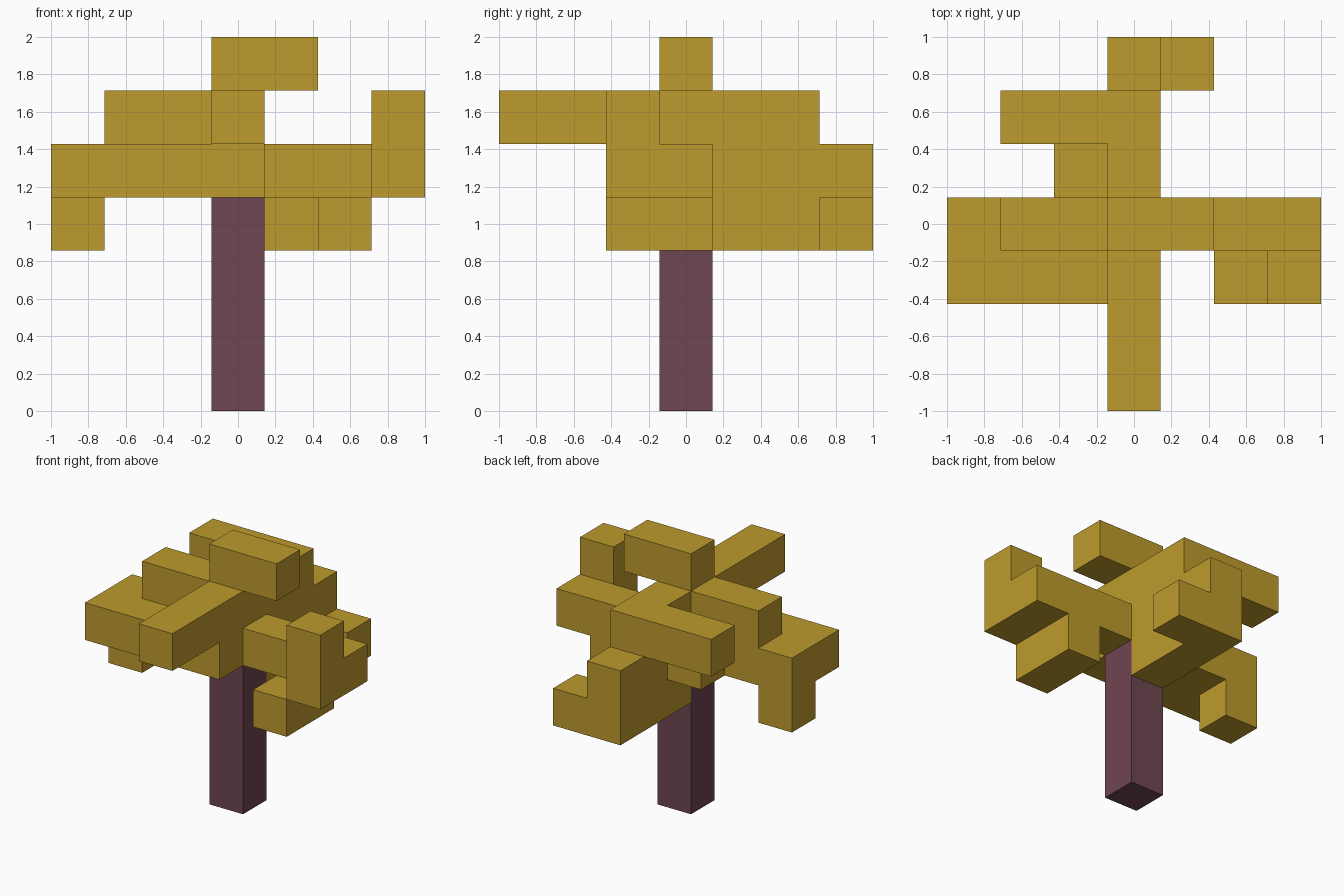
import bpy, bmesh
from itertools import product
from mathutils import Vector

if "Cube" in bpy.data.objects:
    bpy.data.objects.remove(bpy.data.objects["Cube"], do_unlink=True)

U = 2 / 7  # side of one building block


def material(name, rgb):
    m = bpy.data.materials.new(name)
    m.use_nodes = True
    m.diffuse_color = (*rgb, 1)
    bsdf = next(n for n in m.node_tree.nodes if n.type == 'BSDF_PRINCIPLED')
    bsdf.inputs["Base Color"].default_value = (*rgb, 1)
    return m


def run(lo, hi):
    """All block cells from corner cell lo to corner cell hi."""
    return set(product(*(range(a, b + 1) for a, b in zip(lo, hi))))


def build(name, cells, solid, mat):
    """Mesh the exposed sides of the cells and merge flat areas."""
    bm = bmesh.new()
    for c in cells:
        centre = Vector(c) + Vector((0, 0, 0.5))
        for axis, sign in product(range(3), (-1, 1)):
            n = Vector((0, 0, 0))
            n[axis] = sign
            if tuple(int(v) for v in Vector(c) + n) in solid:
                continue
            u = Vector((0, 0, 0))
            u[(axis + 1) % 3] = 0.5
            v = n.cross(u)
            corners = (-u - v, u - v, u + v, v - u)
            bm.faces.new([bm.verts.new((centre + n / 2 + k) * U) for k in corners])
    bmesh.ops.remove_doubles(bm, verts=bm.verts[:], dist=0.001)
    bmesh.ops.dissolve_limit(bm, angle_limit=0.01, verts=bm.verts[:], edges=bm.edges[:])
    mesh = bpy.data.meshes.new(name)
    bm.to_mesh(mesh)
    bm.free()
    mesh.materials.append(mat)
    bpy.context.collection.objects.link(bpy.data.objects.new(name, mesh))


# Trunk
trunk = run((0, 0, 0), (0, 0, 3))

# Crown, made of straight branches of blocks
branches = [
    ((0, -3, 5), (0, 2, 5)),    # ridge from front to back
    ((0, -1, 4), (0, 3, 4)),    # core
    ((0, 1, 3), (0, 3, 3)),     # back lower wall
    ((1, 3, 3), (1, 3, 3)),     # back foot
    ((0, 0, 6), (1, 0, 6)),     # top bar
    ((-2, 2, 5), (-1, 2, 5)),   # back upper arm
    ((-1, 1, 4), (-1, 1, 4)),   # back filler block
    ((-3, -1, 4), (-1, 0, 4)),  # wide slab on the right
    ((-2, 0, 5), (-1, 0, 5)),   # raised bar on the slab
    ((-3, 0, 3), (-3, 0, 3)),   # hanging block
    ((1, 0, 4), (3, 0, 4)),     # left arm
    ((3, -1, 4), (3, -1, 5)),   # upright post
    ((2, -1, 3), (2, 0, 3)),    # lower left bar
]
crown = set().union(*(run(lo, hi) for lo, hi in branches))

solid = trunk | crown
build("trunk", trunk, solid, material("plum bark", (0.156, 0.061, 0.082)))
build("crown", crown, solid, material("golden leaves", (0.515, 0.328, 0.026)))
